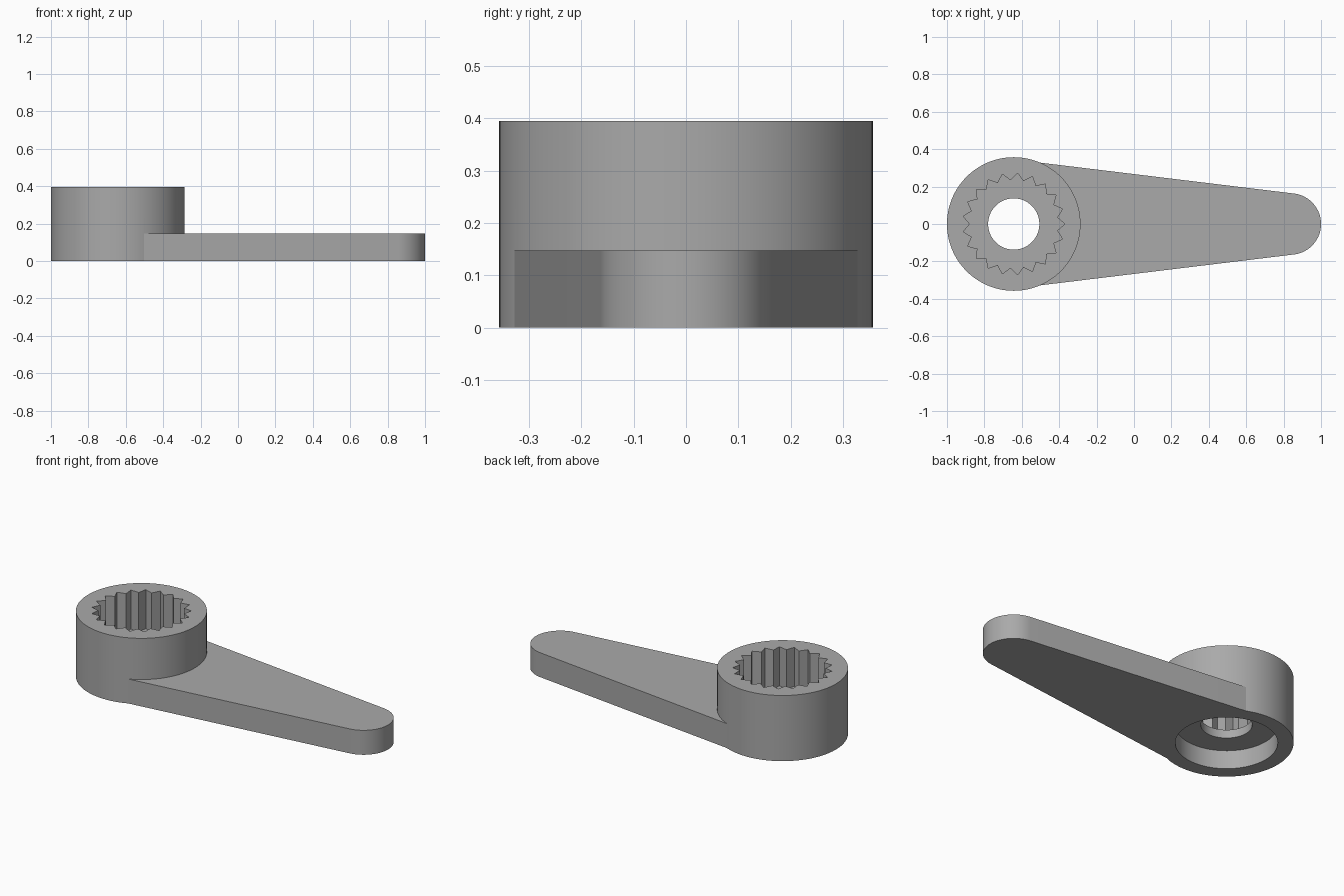
import bpy, bmesh
from math import sin, cos, pi, atan2, radians

cube = bpy.data.objects.get("Cube")
if cube:
    bpy.data.objects.remove(cube, do_unlink=True)

HUB_X, HUB_R, HUB_H = -0.643, 0.357, 0.395
TIP_X, TIP_R, ARM_H = 0.836, 0.164, 0.147
SOCKET_R, VALLEY_R, TEETH = 0.273, 0.235, 21
BORE_R, WEB_LOW, WEB_HIGH = 0.137, 0.11, 0.16

grey = bpy.data.materials.new("plain grey")
grey.use_nodes = True
grey.diffuse_color = (0.4, 0.4, 0.4, 1)
grey.node_tree.nodes["Principled BSDF"].inputs["Base Color"].default_value = grey.diffuse_color


def arc(cx, r, start, end, n):
    """Points along an arc centred on the long axis."""
    angles = [start + (end - start) * i / n for i in range(n + 1)]
    return [(cx + r * cos(a), r * sin(a)) for a in angles]


def circle(r, n=96):
    return arc(HUB_X, r, 0, 2 * pi, n)[:-1]


def prism(name, outline, z0, z1):
    """Extrude a closed outline from z0 to z1."""
    bm = bmesh.new()
    face = bm.faces.new([bm.verts.new((x, y, z0)) for x, y in outline])
    top = bmesh.ops.extrude_face_region(bm, geom=[face])["geom"]
    bmesh.ops.translate(bm, vec=(0, 0, z1 - z0),
                        verts=[v for v in top if isinstance(v, bmesh.types.BMVert)])
    bmesh.ops.recalc_face_normals(bm, faces=bm.faces)
    mesh = bpy.data.meshes.new(name)
    bm.to_mesh(mesh)
    bm.free()
    mesh.materials.append(grey)
    obj = bpy.data.objects.new(name, mesh)
    bpy.context.collection.objects.link(obj)
    return obj


def combine(target, tool, operation):
    """Apply a boolean and discard the tool."""
    mod = target.modifiers.new(operation.lower(), "BOOLEAN")
    mod.operation, mod.solver, mod.object = operation, "EXACT", tool
    bpy.context.view_layer.objects.active = target
    bpy.ops.object.modifier_apply(modifier=mod.name)
    bpy.data.objects.remove(tool, do_unlink=True)


# Tapered arm with a rounded tip, running into the hub
root_x, root_y = -0.502, 0.328
lean = pi / 2 - atan2(root_y - TIP_R, TIP_X - root_x)
arm_outline = arc(TIP_X, TIP_R, -lean, lean, 48)
arm_outline += [(root_x, root_y), (HUB_X, 0), (root_x, -root_y)]
lever = prism("lever_arm_and_hub", arm_outline, 0, ARM_H)

# Tall round hub
combine(lever, prism("hub", circle(HUB_R, 128), 0, HUB_H), "UNION")

# Recess underneath, screw hole and toothed socket on top
combine(lever, prism("recess_cutter", circle(SOCKET_R), -0.1, WEB_LOW), "DIFFERENCE")
combine(lever, prism("bore_cutter", circle(BORE_R), -0.1, 0.5), "DIFFERENCE")
teeth = []
for i in range(2 * TEETH):
    r, a = (VALLEY_R if i % 2 else SOCKET_R), pi * i / TEETH
    teeth.append((HUB_X + r * cos(a), r * sin(a)))
combine(lever, prism("spline_cutter", teeth, WEB_HIGH, 0.5), "DIFFERENCE")

# Smooth round walls, crisp edges
bpy.ops.object.select_all(action="DESELECT")
lever.select_set(True)
bpy.context.view_layer.objects.active = lever
bpy.ops.object.shade_smooth_by_angle(angle=radians(12))
